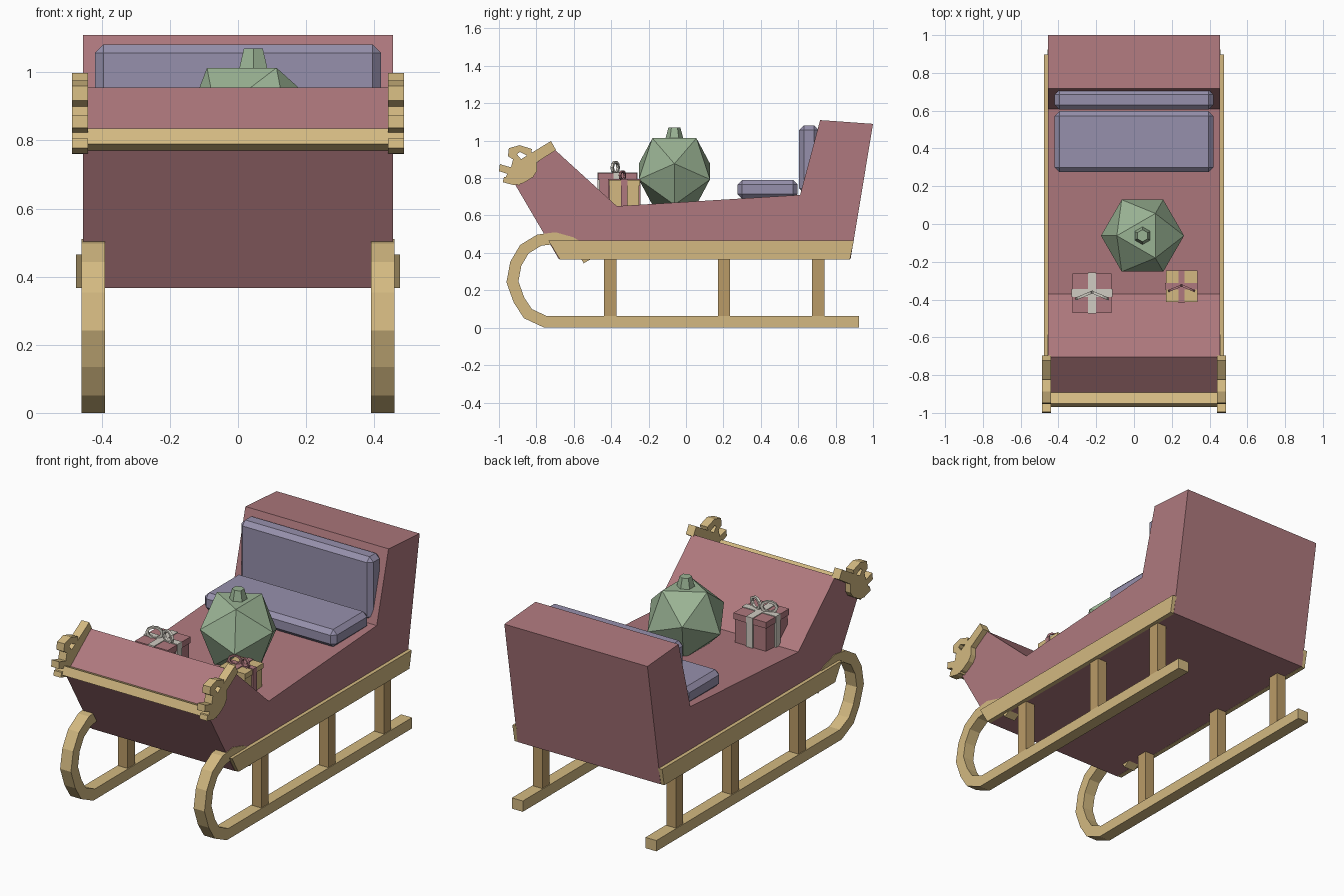
import bpy, bmesh, math
from mathutils import Vector, Matrix

if "Cube" in bpy.data.objects:
    bpy.data.objects.remove(bpy.data.objects["Cube"])


def material(name, r, g, b):
    lin = [((c / 255 + 0.055) / 1.055) ** 2.4 for c in (r, g, b)]
    m = bpy.data.materials.new(name)
    m.diffuse_color = (*lin, 1)
    m.use_nodes = True
    m.node_tree.nodes["Principled BSDF"].inputs["Base Color"].default_value = m.diffuse_color
    return m


RED = material("muted red", 175, 121, 126)
GOLD = material("pale gold", 211, 185, 129)
WOOD = material("tan wood", 186, 155, 103)
PURPLE = material("dusty purple", 150, 144, 172)
GREEN = material("sage green", 154, 179, 148)
WHITE = material("ribbon white", 208, 204, 194)


def finish(bm, name, mat):
    bmesh.ops.recalc_face_normals(bm, faces=bm.faces)
    me = bpy.data.meshes.new(name)
    bm.to_mesh(me)
    bm.free()
    me.materials.append(mat)
    ob = bpy.data.objects.new(name, me)
    bpy.context.collection.objects.link(ob)
    return ob


def prism(name, profile, x0, x1, mat):
    """Extrude a (y, z) profile from x0 to x1."""
    bm = bmesh.new()
    f = bm.faces.new([bm.verts.new((x0, y, z)) for y, z in profile])
    ext = bmesh.ops.extrude_face_region(bm, geom=[f])["geom"]
    bmesh.ops.translate(bm, vec=(x1 - x0, 0, 0),
                        verts=[v for v in ext if isinstance(v, bmesh.types.BMVert)])
    return finish(bm, name, mat)


def box(name, lo, hi, mat, bevel=0):
    lo, hi = Vector(lo), Vector(hi)
    bm = bmesh.new()
    bmesh.ops.create_cube(bm, size=1, matrix=Matrix.Translation((lo + hi) / 2)
                          @ Matrix.Diagonal((*(hi - lo), 1)))
    if bevel:
        bmesh.ops.bevel(bm, geom=bm.edges[:], offset=bevel, segments=1, affect="EDGES")
    return finish(bm, name, mat)


def strip(path, half):
    """Outline of a band of constant thickness around a (y, z) path."""
    pts = [Vector(p) for p in path]
    left, right = [], []
    for i, p in enumerate(pts):
        d1 = (p - pts[max(i - 1, 0)]).normalized()
        d2 = (pts[min(i + 1, len(pts) - 1)] - p).normalized()
        t = (d1 + d2).normalized()
        n = Vector((-t.y, t.x))
        d = d2 if d2.length else d1
        n *= half / max(t.dot(d), 0.5)
        left.append(p + n)
        right.append(p - n)
    return left + right[::-1]


# Body with sloped front, floor and seat back
prism("body", [(-0.68, 0.367), (-0.925, 0.785), (-0.705, 0.955), (-0.37, 0.65),
               (0.61, 0.71), (0.717, 1.11), (1.0, 1.09), (0.88, 0.367)],
      -0.455, 0.455, RED)

# Bar across the front lip
prism("front_bar", [(-0.97, 0.79), (-0.95, 0.835), (-0.87, 0.80), (-0.89, 0.76)],
      -0.488, 0.488, GOLD)

CURL = [(-.722, .998), (-.695, .95), (-.797, .885), (-.797, .837), (-.818, .805),
        (-.87, .773), (-.92, .762), (-.98, .778), (-.973, .805), (-.93, .81),
        (-.947, .82), (-1, .837), (-.995, .875), (-.957, .863), (-.935, .858),
        (-.925, .90), (-.952, .917), (-.947, .96), (-.888, .976), (-.824, .955),
        (-.83, .917), (-.856, .923), (-.888, .94), (-.904, .928), (-.882, .901)]
RAIL = [(-0.735, 0.465), (0.897, 0.465), (0.877, 0.366), (-0.675, 0.366)]
RUNNER = [(0.925, 0.031), (-0.75, 0.031), (-0.845, 0.075), (-0.893, 0.148),
          (-0.928, 0.245), (-0.91, 0.342), (-0.864, 0.42), (-0.785, 0.468),
          (-0.70, 0.479), (-0.615, 0.455), (-0.555, 0.42), (-0.52, 0.36)]

# Scrolls, side rails, runners and posts on both sides
for side, s in (("left", -1), ("right", 1)):
    prism(side + "_scroll", CURL, s * 0.44, s * 0.488, GOLD)
    prism(side + "_rail", RAIL, s * 0.45, s * 0.476, GOLD)
    prism(side + "_runner", strip(RUNNER, 0.031), s * 0.39, s * 0.459, GOLD)
    for i, y in enumerate((-0.405, 0.203, 0.708)):
        box(f"{side}_post_{i + 1}", (s * 0.425 - 0.03, y - 0.033, 0.05),
            (s * 0.425 + 0.03, y + 0.033, 0.38), WOOD)

# Cushions
box("seat_cushion", (-0.42, 0.275, 0.69), (0.42, 0.597, 0.79), PURPLE, 0.025)
box("back_cushion", (-0.42, 0.605, 0.72), (0.42, 0.71, 1.082), PURPLE, 0.025)

# Sack: a twenty-sided ball resting on one face, with a tied neck
R, cx, cy, cz = 0.224, 0.045, -0.062, 0.835
bm = bmesh.new()
for rad, z, start in ((.607, .795, 60), (.982, .188, 0), (.982, -.188, 60), (.607, -.795, 0)):
    for k in range(3):
        a = math.radians(start + 120 * k)
        bm.verts.new((cx + R * rad * math.cos(a), cy + R * rad * math.sin(a), cz + R * z))
bmesh.ops.convex_hull(bm, input=bm.verts[:])
finish(bm, "sack", GREEN)
bm = bmesh.new()
bmesh.ops.create_cone(bm, cap_ends=True, segments=6, radius1=0.072, radius2=0.032,
                      depth=0.15, matrix=Matrix.Translation((cx, cy, 0.995)))
finish(bm, "sack_neck", GREEN)


def bow_loop(name, center, yaw, radius, mat):
    """Upright ring with a square section."""
    bm = bmesh.new()
    m = Matrix.Translation(center) @ Matrix.Rotation(yaw, 4, "Z")
    n, t, rings = 10, radius * 0.2, []
    for i in range(n):
        a = 2 * math.pi * i / n
        rings.append([bm.verts.new(m @ Vector((r * math.cos(a) * 1.15, y, r * math.sin(a) * 0.85)))
                      for r, y in ((radius - t, -t), (radius + t, -t),
                                   (radius + t, t), (radius - t, t))])
    for i in range(n):
        a, b = rings[i], rings[(i + 1) % n]
        for j in range(4):
            k = (j + 1) % 4
            bm.faces.new((a[j], a[k], b[k], b[j]))
    finish(bm, name, mat)


def gift(name, x, y, z0, z1, h, paper, ribbon):
    lid = z1 - (z1 - z0) * 0.2
    w, e = h * 0.2, 0.004
    box(name + "_box", (x - h * .94, y - h * .94, z0), (x + h * .94, y + h * .94, lid), paper)
    box(name + "_lid", (x - h, y - h, lid), (x + h, y + h, z1), paper)
    box(name + "_ribbon_across", (x - h - e, y - w, z0), (x + h + e, y + w, z1 + e), ribbon)
    box(name + "_ribbon_along", (x - w, y - h - e, z0), (x + w, y + h + e, z1 + e), ribbon)
    r = h * 0.34
    for label, s in (("left", -1), ("right", 1)):
        bow_loop(f"{name}_bow_{label}", (x + s * r * 1.2, y - r * 0.35, z1 + r * 0.85),
                 -s * 0.4, r, ribbon)


# Wrapped gifts
gift("large_gift", -0.222, -0.366, 0.65, 0.826, 0.104, RED, WHITE)
gift("small_gift", 0.252, -0.33, 0.645, 0.79, 0.083, GOLD, RED)
